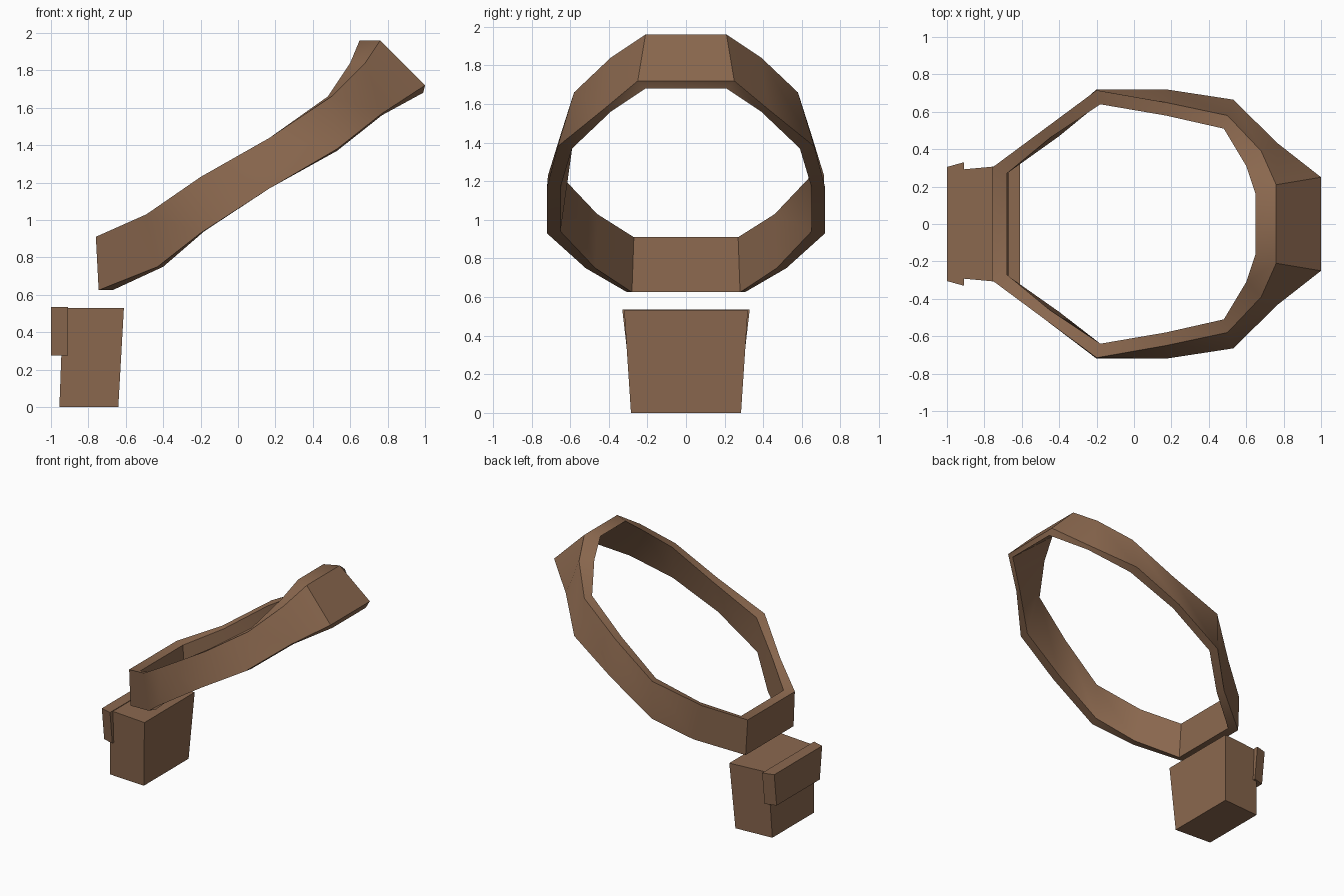
import bpy, bmesh, math

if "Cube" in bpy.data.objects:
    bpy.data.objects.remove(bpy.data.objects["Cube"])

leather = bpy.data.materials.new("brown_leather")
leather.diffuse_color = (0.26, 0.14, 0.078, 1)
leather.use_nodes = True
leather.node_tree.nodes["Principled BSDF"].inputs["Base Color"].default_value = leather.diffuse_color


def make_object(name, verts, faces, smooth=None):
    mesh = bpy.data.meshes.new(name)
    mesh.from_pydata(verts, [], faces)
    bm = bmesh.new()
    bm.from_mesh(mesh)
    bmesh.ops.recalc_face_normals(bm, faces=bm.faces)
    bm.to_mesh(mesh)
    bm.free()
    mesh.materials.append(leather)
    obj = bpy.data.objects.new(name, mesh)
    bpy.context.collection.objects.link(obj)
    if smooth:
        bpy.ops.object.select_all(action='DESELECT')
        obj.select_set(True)
        bpy.context.view_layer.objects.active = obj
        bpy.ops.object.shade_smooth_by_angle(angle=math.radians(smooth))
    return obj


def mirrored_loop(half):
    # half loop on +y, then its mirror image in reverse order
    return half + [(x, -y, z) for x, y, z in reversed(half)]


def tapered_box(name, bottom, top):
    # bottom/top: z level, then (x, half width) at the two ends
    verts = []
    for z, (x0, y0), (x1, y1) in (bottom, top):
        verts += [(x0, -y0, z), (x1, -y1, z), (x1, y1, z), (x0, y0, z)]
    sides = [(i, (i + 1) % 4, (i + 1) % 4 + 4, i + 4) for i in range(4)]
    return make_object(name, verts, [(3, 2, 1, 0), (4, 5, 6, 7)] + sides)


# Belt: four edge loops, from the low end to the high flared end
outer_top = [(-0.76, 0.30, 0.91), (-0.49, 0.50, 1.03), (-0.20, 0.715, 1.23),
             (0.17, 0.65, 1.44), (0.50, 0.58, 1.66), (0.68, 0.39, 1.84), (0.76, 0.21, 1.96)]
inner_top = [(-0.68, 0.27, 0.91), (-0.45, 0.46, 1.03), (-0.18, 0.64, 1.22),
             (0.17, 0.58, 1.44), (0.48, 0.51, 1.66), (0.60, 0.31, 1.84), (0.65, 0.16, 1.96)]
inner_bottom = [(-0.67, 0.28, 0.625), (-0.40, 0.47, 0.75), (-0.18, 0.65, 0.94),
                (0.17, 0.65, 1.17), (0.53, 0.59, 1.37), (0.77, 0.39, 1.56), (0.99, 0.21, 1.68)]
outer_bottom = [(-0.745, 0.305, 0.625), (-0.43, 0.52, 0.75), (-0.20, 0.72, 0.93),
                (0.17, 0.72, 1.17), (0.53, 0.665, 1.38), (0.77, 0.43, 1.57), (1.0, 0.25, 1.72)]
loops = [mirrored_loop(h) for h in (outer_top, inner_top, inner_bottom, outer_bottom)]
n = len(loops[0])
faces = []
for k in range(4):
    for i in range(n):
        j, m = (i + 1) % n, (k + 1) % 4
        faces.append((k * n + i, k * n + j, m * n + j, m * n + i))
make_object("belt", [v for loop in loops for v in loop], faces, smooth=40)

# Pouch body and the flap over its outer face
tapered_box("pouch", (0.0, (-0.955, 0.265), (-0.64, 0.285)),
            (0.53, (-0.935, 0.29), (-0.61, 0.32)))
tapered_box("pouch_flap", (0.275, (-1.0, 0.275), (-0.91, 0.30)),
            (0.535, (-1.0, 0.305), (-0.91, 0.33)))
